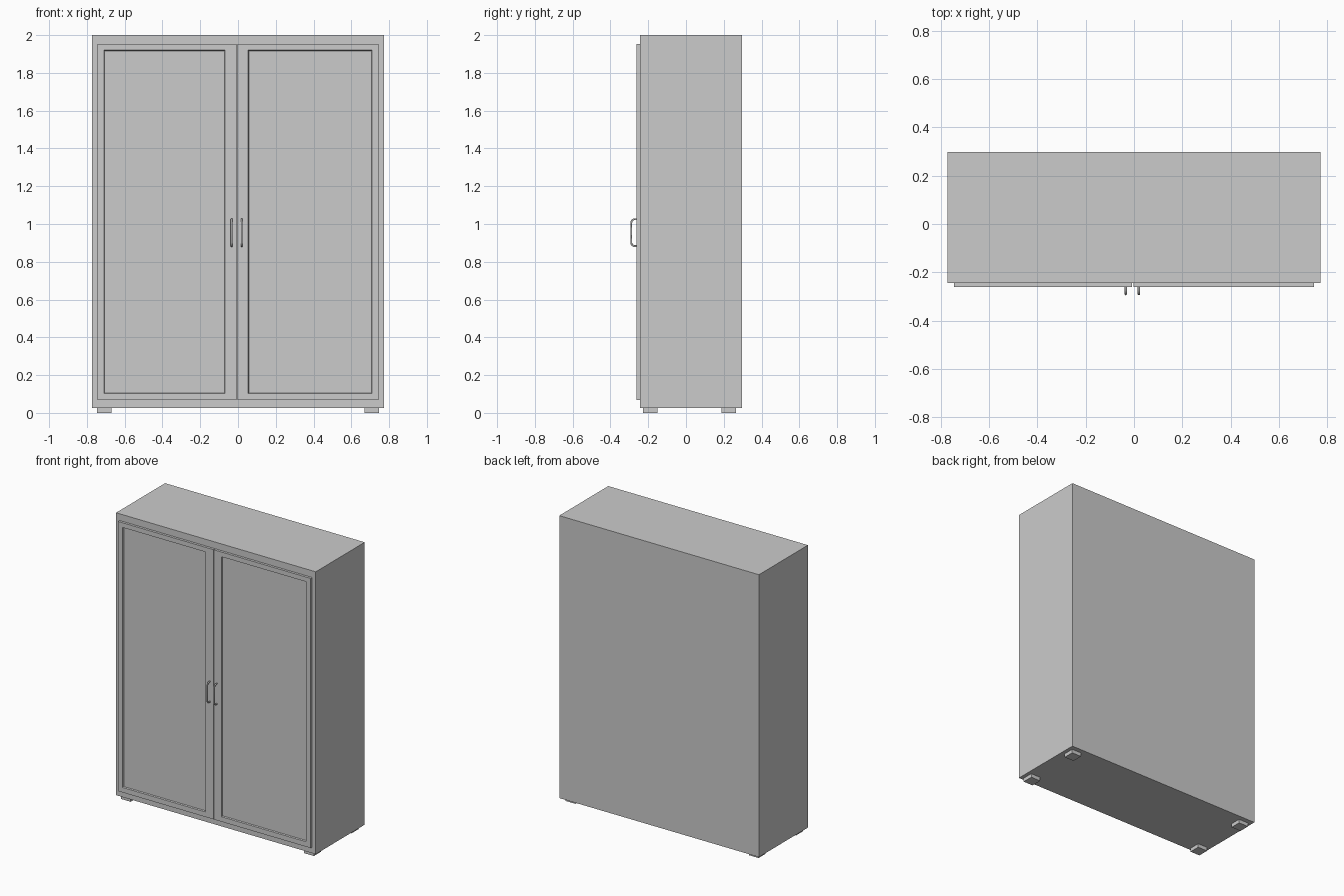
import bpy
import bmesh

if "Cube" in bpy.data.objects:
    bpy.data.objects.remove(bpy.data.objects["Cube"])


def link_mesh(name, bm):
    bmesh.ops.recalc_face_normals(bm, faces=bm.faces)
    mesh = bpy.data.meshes.new(name)
    bm.to_mesh(mesh)
    bm.free()
    obj = bpy.data.objects.new(name, mesh)
    bpy.context.collection.objects.link(obj)
    return obj


def box(name, x, y, z):
    bm = bmesh.new()
    bmesh.ops.create_cube(bm, size=1)
    for v in bm.verts:
        v.co = [r[0] if c < 0 else r[1] for c, r in zip(v.co, (x, y, z))]
    return link_mesh(name, bm)


def door(name, x0, x1, px0, px1):
    """Slab with a recessed front panel, made of nested rectangular loops."""
    z0, z1, pz0, pz1 = 0.068, 1.953, 0.103, 1.92
    s = 0.003  # slope of the recess wall
    rings = [(x0, x1, z0, z1, BODY_FRONT), (x0, x1, z0, z1, DOOR_FRONT),
             (px0, px1, pz0, pz1, DOOR_FRONT),
             (px0 + s, px1 - s, pz0 + s, pz1 - s, DOOR_FRONT + 0.01)]
    bm = bmesh.new()
    loops = [[bm.verts.new((x, y, z)) for x, z in ((a, c), (b, c), (b, d), (a, d))]
             for a, b, c, d, y in rings]
    for lo, hi in zip(loops, loops[1:]):
        for i in range(4):
            j = (i + 1) % 4
            bm.faces.new((lo[i], lo[j], hi[j], hi[i]))
    bm.faces.new(loops[0])
    bm.faces.new(loops[-1])
    return link_mesh(name, bm)


def handle(name, x):
    """Round bar bent into a bracket with softened corners."""
    y0, y1, zb, zt = DOOR_FRONT + 0.002, -0.29, 0.883, 1.025
    half = [(y0, 0), (-0.275, 0), (-0.283, 0.004), (-0.288, 0.01), (y1, 0.018)]
    pts = [(y, zb + d) for y, d in half] + [(y, zt - d) for y, d in reversed(half)]
    curve = bpy.data.curves.new(name, 'CURVE')
    curve.dimensions = '3D'
    curve.bevel_depth = 0.005
    curve.bevel_resolution = 2
    curve.use_fill_caps = True
    spline = curve.splines.new('POLY')
    spline.points.add(len(pts) - 1)
    for p, (y, z) in zip(spline.points, pts):
        p.co = (x, y, z, 1)
    spline.use_smooth = True
    obj = bpy.data.objects.new(name, curve)
    bpy.context.collection.objects.link(obj)


BODY_FRONT, DOOR_FRONT = -0.244, -0.261

# Cabinet body
box("cabinet_body", (-0.772, 0.772), (BODY_FRONT, 0.297), (0.026, 2.0))

# Doors
door("left_door", -0.745, -0.008, -0.710, -0.069)
door("right_door", -0.003, 0.745, 0.054, 0.709)

# Handles
handle("left_handle", -0.034)
handle("right_handle", 0.020)

# Feet
for side, xr in (("left", (-0.746, -0.671)), ("right", (0.671, 0.746))):
    for end, yr in (("front", (-0.227, -0.150)), ("back", (0.188, 0.264))):
        box(f"{end}_{side}_foot", xr, yr, (0.0, 0.026))
